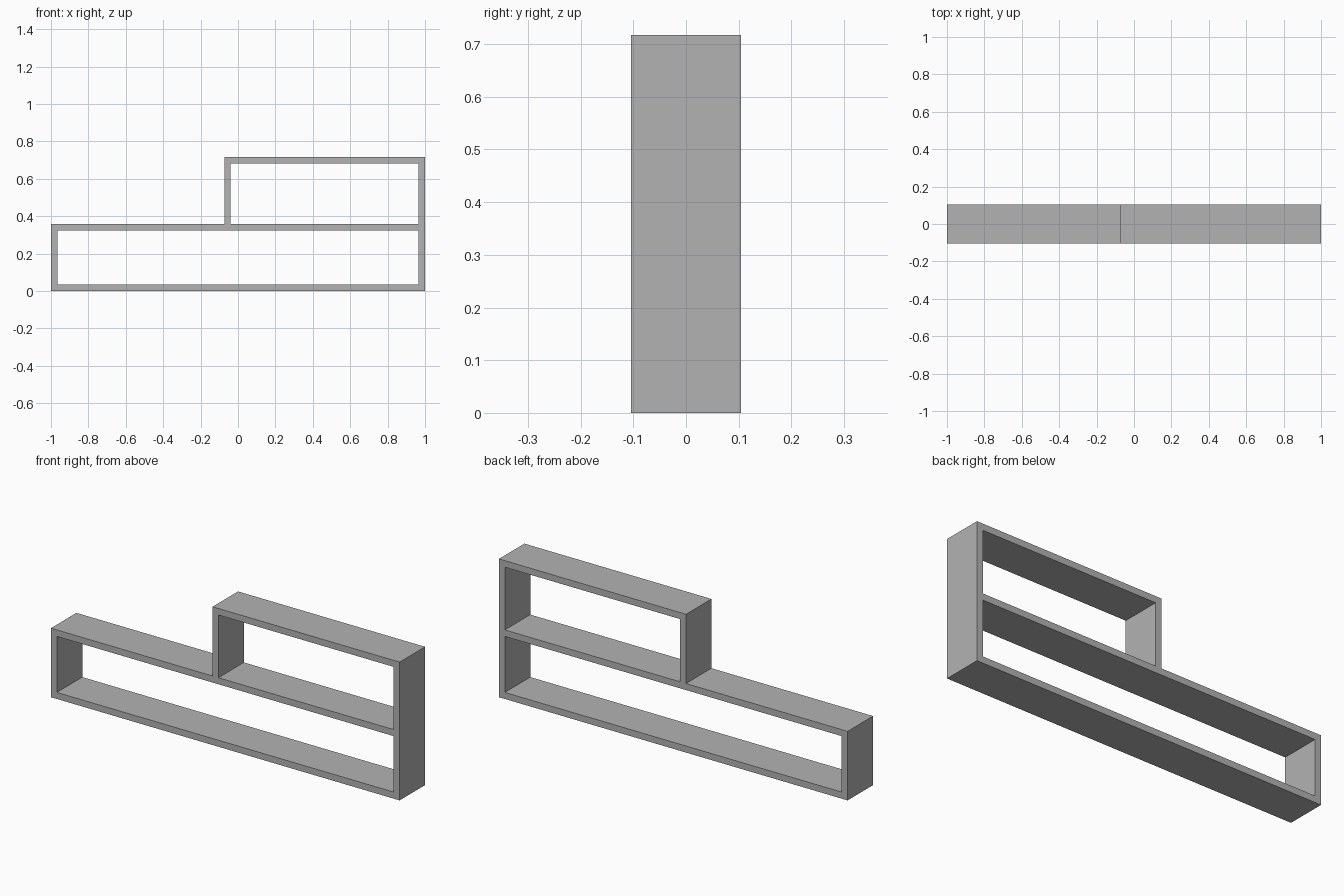
import bpy
from math import radians

cube = bpy.data.objects.get("Cube")
if cube:
    bpy.data.objects.remove(cube, do_unlink=True)

BOARD = 0.034            # board thickness
HALF_DEPTH = 0.104
SHELF, TOP = 0.358, 0.717
STEP = -0.073            # outer face of the upper upright

grey = bpy.data.materials.new("plain grey")
grey.use_nodes = True
colour = (0.45, 0.45, 0.45, 1)
grey.diffuse_color = colour
grey.node_tree.nodes["Principled BSDF"].inputs["Base Color"].default_value = colour


def rectangle(x0, x1, z0, z1):
    return [(x0, z0), (x1, z0), (x1, z1), (x0, z1)]


# Stepped outline with two openings
loops = [
    [(-1, 0), (1, 0), (1, TOP), (STEP, TOP), (STEP, SHELF), (-1, SHELF)],
    rectangle(-1 + BOARD, 1 - BOARD, BOARD, SHELF - BOARD),
    rectangle(STEP + BOARD, 1 - BOARD, SHELF, TOP - BOARD),
]
profile = bpy.data.curves.new("shelf_frame", "CURVE")
profile.dimensions = "2D"
profile.fill_mode = "BOTH"
profile.extrude = HALF_DEPTH
for loop in loops:
    spline = profile.splines.new("POLY")
    spline.points.add(len(loop) - 1)
    for point, (x, z) in zip(spline.points, loop):
        point.co = (x, z, 0, 1)
    spline.use_cyclic_u = True
profile.materials.append(grey)

# Stand the profile upright and turn it into a mesh
frame = bpy.data.objects.new("shelf_frame", profile)
bpy.context.collection.objects.link(frame)
frame.rotation_euler.x = radians(90)
bpy.ops.object.select_all(action="DESELECT")
frame.select_set(True)
bpy.context.view_layer.objects.active = frame
bpy.ops.object.convert(target="MESH")
bpy.ops.object.transform_apply(location=False, rotation=True, scale=False)

# Weld the caps to the sides, keeping flat faces
bpy.ops.object.mode_set(mode="EDIT")
bpy.ops.mesh.select_all(action="SELECT")
bpy.ops.mesh.remove_doubles(threshold=0.0001)
bpy.ops.mesh.normals_make_consistent(inside=False)
bpy.ops.object.mode_set(mode="OBJECT")
bpy.ops.object.shade_flat()
